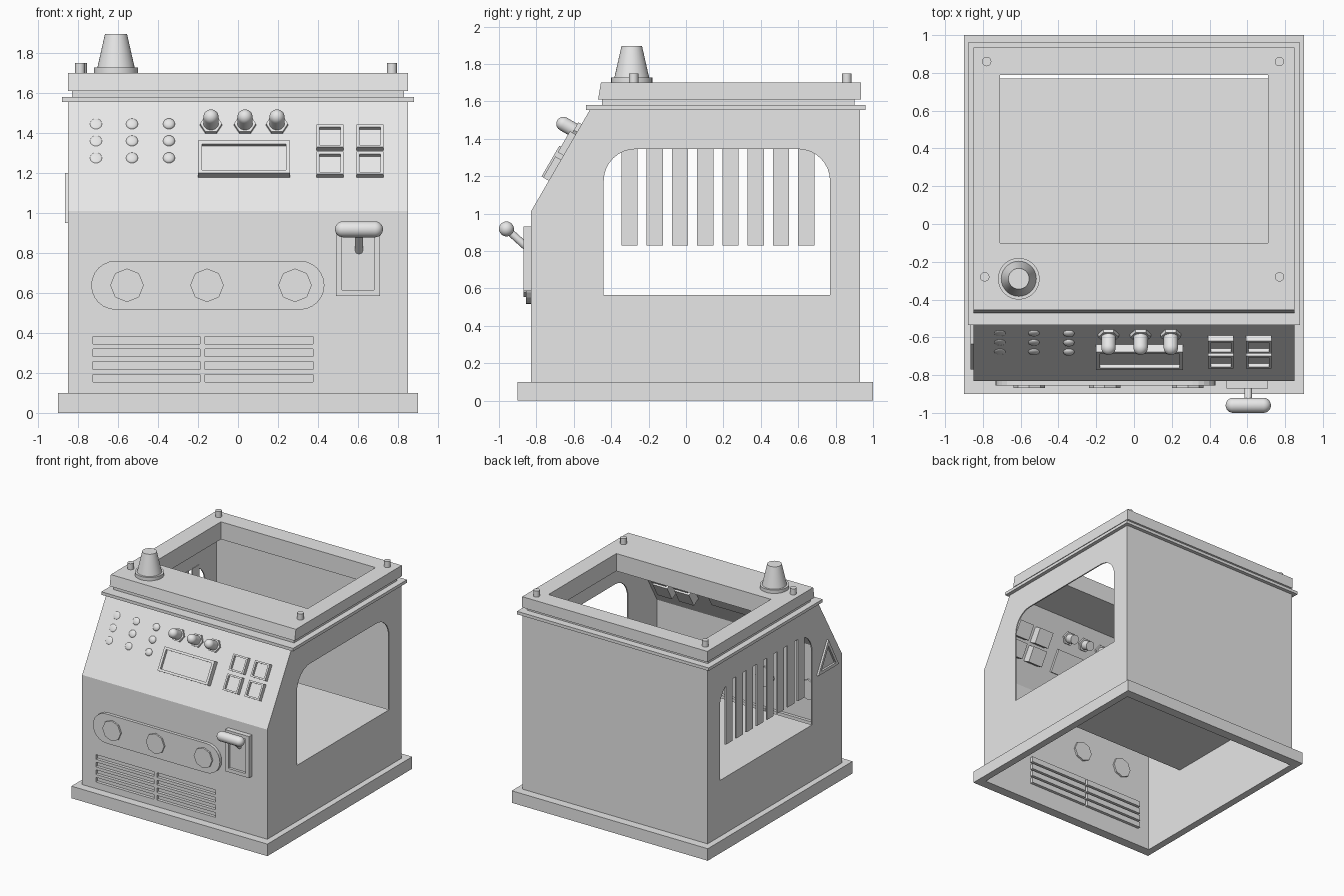
import bpy, bmesh, math
from mathutils import Matrix, Vector

if "Cube" in bpy.data.objects:
    bpy.data.objects.remove(bpy.data.objects["Cube"])

grey = bpy.data.materials.new("light_grey")
grey.use_nodes = True
grey.diffuse_color = (0.8, 0.8, 0.8, 1)
grey.node_tree.nodes["Principled BSDF"].inputs["Base Color"].default_value = (0.8, 0.8, 0.8, 1)

FRONT, BACK, SIDE, KNEE, TOP = -0.83, 0.93, 0.85, 1.01, 1.57
RUN = 0.325
RISE = TOP - KNEE
TILT = math.atan2(RISE, RUN)


def finish(name, bm, matrix, smooth=False):
    bmesh.ops.recalc_face_normals(bm, faces=bm.faces)
    mesh = bpy.data.meshes.new(name)
    bm.to_mesh(mesh)
    bm.free()
    mesh.transform(matrix)
    mesh.materials.append(grey)
    obj = bpy.data.objects.new(name, mesh)
    bpy.context.collection.objects.link(obj)
    if smooth:
        bpy.ops.object.select_all(action='DESELECT')
        obj.select_set(True)
        bpy.context.view_layer.objects.active = obj
        bpy.ops.object.shade_smooth_by_angle(angle=math.radians(40))
    return obj


def plate(name, loops, low, high, matrix=Matrix()):
    """Flat outline with optional holes, extruded from low to high."""
    bm = bmesh.new()
    for loop in loops:
        vs = [bm.verts.new((p[0], p[1], low)) for p in loop]
        for a, b in zip(vs, vs[1:] + vs[:1]):
            bm.edges.new((a, b))
    bmesh.ops.triangle_fill(bm, use_beauty=True, edges=bm.edges[:])
    ext = bmesh.ops.extrude_face_region(bm, geom=bm.faces[:], use_keep_orig=True)
    top = [g for g in ext["geom"] if isinstance(g, bmesh.types.BMVert)]
    bmesh.ops.translate(bm, verts=top, vec=(0, 0, high - low))
    bmesh.ops.dissolve_limit(bm, angle_limit=0.01, verts=bm.verts[:], edges=bm.edges[:])
    return finish(name, bm, matrix)


def lathe(name, profile, matrix, seg=24):
    """Spin (radius, height) points about local z."""
    bm = bmesh.new()
    vs = [bm.verts.new((r, 0, z)) for r, z in profile]
    es = [bm.edges.new(pair) for pair in zip(vs, vs[1:])]
    bmesh.ops.spin(bm, geom=vs + es, axis=(0, 0, 1), cent=(0, 0, 0),
                   angle=math.tau, steps=seg)
    bmesh.ops.remove_doubles(bm, verts=bm.verts[:], dist=0.0001)
    return finish(name, bm, matrix, seg > 8)


def rect(x0, x1, y0, y1):
    return [(x0, y0), (x1, y0), (x1, y1), (x0, y1)]


def arc(cx, cy, r, start, end, n=8):
    angles = [math.radians(start + (end - start) * i / n) for i in range(n + 1)]
    return [(cx + r * math.cos(a), cy + r * math.sin(a)) for a in angles]


def facing_front(y, x=0, z=0):
    return Matrix.Translation((x, y, z)) @ Matrix.Rotation(math.pi / 2, 4, 'X')


def facing_side(x):
    return Matrix(((0, 0, 1, x), (1, 0, 0, 0), (0, 1, 0, 0), (0, 0, 0, 1)))


def on_slope(x, z):
    y = FRONT + (z - KNEE) * RUN / RISE
    return Matrix.Translation((x, y, z)) @ Matrix.Rotation(TILT, 4, 'X')


def framed_panel(name, w, h, border, low, high, matrix):
    inner = rect(-w / 2 + border, w / 2 - border, -h / 2 + border, h / 2 - border)
    plate(name + "_frame", [rect(-w / 2, w / 2, -h / 2, h / 2), inner], low, high, matrix)
    plate(name + "_face", [inner], low, high - 0.022, matrix)


# Base, lip, neck and top frame
hatch = rect(-0.71, 0.71, -0.1, 0.79)
plate("base_rim", [rect(-0.9, 0.9, -0.9, 1), rect(-0.84, 0.84, -0.82, 0.92)], 0, 0.1)
plate("top_lip", [rect(-0.88, 0.88, -0.535, 0.96), hatch], 1.555, 1.58)
neck = plate("top_neck", [rect(-0.83, 0.83, -0.45, 0.9), hatch], 1.58, 1.61)
frame = plate("top_frame", [rect(-SIDE, SIDE, -0.455, 0.935), hatch], 1.61, 1.7)
for v in frame.data.vertices:
    if v.co.y < -0.4 and v.co.z < 1.65:
        v.co.y -= 0.015

# Side walls with round-topped windows
outline = [(FRONT, 0.05), (BACK, 0.05), (BACK, TOP), (FRONT + RUN, TOP), (FRONT, KNEE)]
window = ([(-0.44, 0.565), (0.77, 0.565)] + arc(0.6, 1.175, 0.17, 0, 90)
          + arc(-0.27, 1.175, 0.17, 90, 180))
plate("left_wall", [outline, window], -0.01, 0, facing_side(SIDE))
plate("right_wall", [outline, window], 0, 0.01, facing_side(-SIDE))
for i in range(8):
    y = -0.345 + 0.135 * i
    plate("window_slat", [rect(y, y + 0.087, 0.83, 1.35)], 0, 0.012, facing_side(-SIDE + 0.002))

# Front, slope, back and floor
columns = [(-0.725, -0.19), (-0.165, 0.375)]
slots = [rect(a, b, 0.155 + 0.063 * i, 0.193 + 0.063 * i) for a, b in columns for i in range(4)]
plate("front_wall", [rect(-SIDE, SIDE, 0.05, KNEE)] + slots, -0.01, 0, facing_front(FRONT))
for s in slots:
    plate("vent_slot", [s], -0.035, -0.025, facing_front(FRONT))
    ring = [(x + (0.004 if x > s[0][0] else -0.004), z + (0.004 if z > s[0][1] else -0.004))
            for x, z in s]
    plate("vent_sleeve", [ring, s], -0.035, -0.009, facing_front(FRONT))
plate("slope_panel", [rect(-SIDE, SIDE, 0, math.hypot(RUN, RISE))], -0.01, 0, on_slope(0, KNEE))
plate("back_wall", [rect(-SIDE, SIDE, 0.05, TOP)], 0, 0.01, facing_front(BACK))
plate("chamber_floor", [rect(-0.845, 0.845, -0.44, 0.77)], 0.555, 0.565)

# Frame bolts and beacon
for x, y in [(-0.78, 0.86), (0.77, 0.86), (-0.79, -0.28), (0.77, -0.28)]:
    lathe("bolt", [(0, 0), (0.025, 0), (0.025, 0.05), (0, 0.05)],
          Matrix.Translation((x, y, 1.7)), 12)
lathe("beacon", [(0, 0), (0.11, 0), (0.11, 0.028), (0.093, 0.028), (0.055, 0.195), (0, 0.195)],
      Matrix.Translation((-0.61, -0.29, 1.7)), 32)

# Slope controls: knobs, display, buttons, lamps
for x in (-0.135, 0.035, 0.195):
    m = on_slope(x, 1.437)
    lathe("knob_nut", [(0, -0.03), (0.055, -0.03), (0.055, 0.02), (0, 0.02)], m, 6)
    tip = arc(0, 0.085, 0.038, 0, 90, 6)
    lathe("knob", [(0, -0.1), (0.038, -0.1), (0.038, 0.085)] + tip, m)
framed_panel("display", 0.46, 0.19, 0.02, -0.03, 0.045, on_slope(0.03, 1.258))
for x in (0.46, 0.66):
    for z in (1.367, 1.232):
        framed_panel("button", 0.135, 0.13, 0.014, -0.08, 0.035, on_slope(x, z))
for x, rise in ((-0.71, 0.006), (-0.53, 0.012), (-0.345, 0.018)):
    for z in (1.275, 1.36, 1.445):
        dome = [(r, h * rise / 0.03) for r, h in arc(0, 0, 0.03, 0, 90, 5)]
        lathe("lamp", dome, on_slope(x, z), 16)

# Front dial strip
pill = arc(0.31, 0.638, 0.122, -90, 90, 12) + arc(-0.612, 0.638, 0.122, 90, 270, 12)
plate("dial_strip", [pill], 0, 0.025, facing_front(FRONT))
for x in (-0.555, -0.155, 0.285):
    lathe("dial", [(0, -0.025), (0.084, -0.025), (0.084, 0.038), (0, 0.038)],
          facing_front(FRONT, x, 0.638), 8)

# Lever with plate and handle
framed_panel("lever_plate", 0.22, 0.345, 0.03, 0, 0.04, facing_front(FRONT, 0.6, 0.758))
grip = Vector((0.605, -0.96, 0.918))
foot = Vector((0.605, -0.84, 0.81))
stem = grip - foot
lathe("lever_stem", [(0, 0), (0.02, 0), (0.02, stem.length), (0, stem.length)],
      Matrix.Translation(foot) @ stem.to_track_quat('Z', 'Y').to_matrix().to_4x4())
ends = arc(0, -0.08, 0.04, -90, 0, 6) + arc(0, 0.08, 0.04, 0, 90, 6)
lathe("lever_grip", ends, Matrix.Translation(grip) @ Matrix.Rotation(math.pi / 2, 4, 'Y'))

# Raised triangle on the right wall
outer = [(-0.77, 0.95), (-0.5, 0.95), (-0.635, 1.2)]
centre = (-0.635, 1.033)
inner = [tuple(c + (p - c) * 0.7 for p, c in zip(pt, centre)) for pt in outer]
plate("triangle_frame", [outer, inner], -0.016, 0, facing_side(-SIDE))
